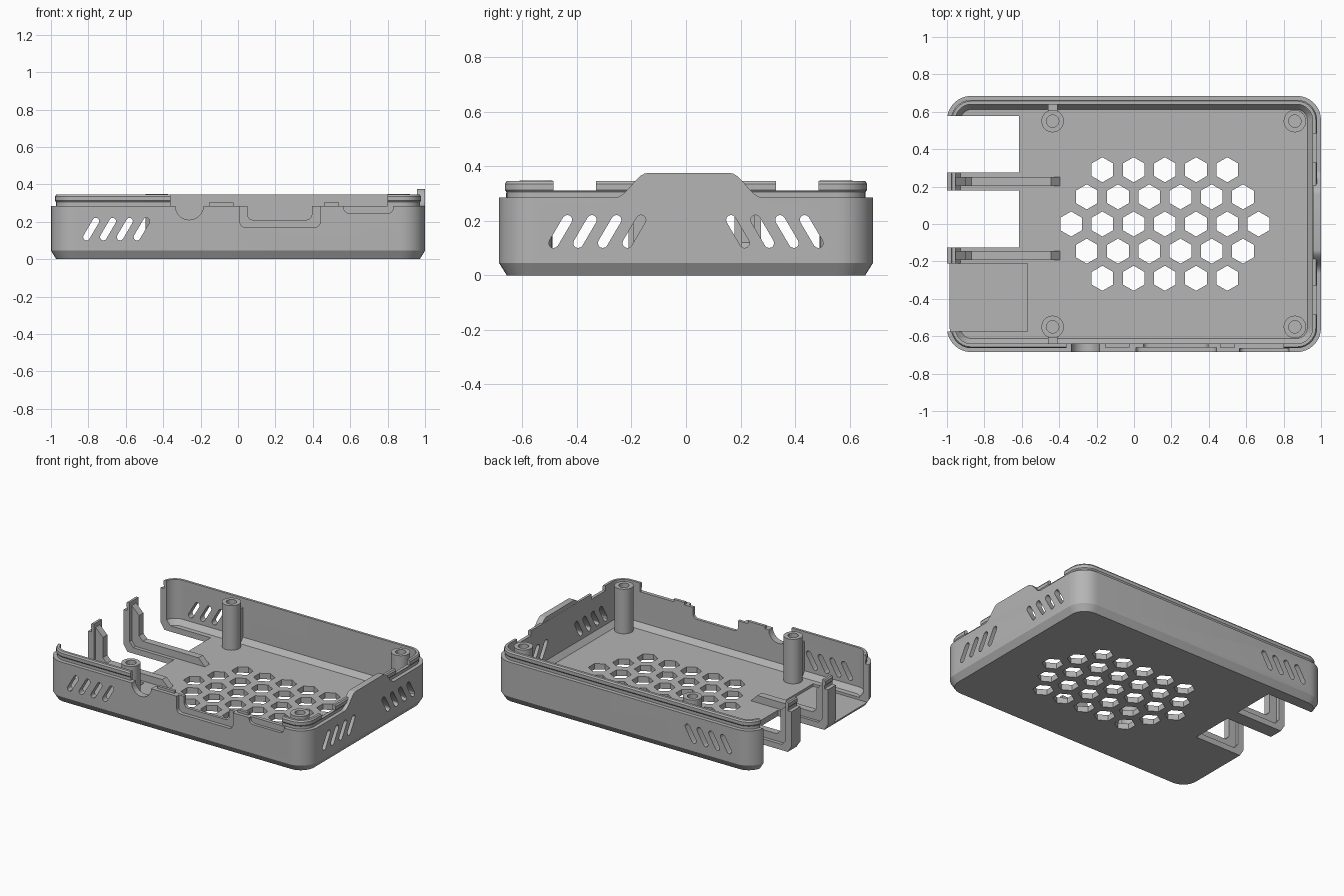
import bpy, bmesh
from math import pi, sin, cos

if "Cube" in bpy.data.objects:
    bpy.data.objects.remove(bpy.data.objects["Cube"], do_unlink=True)

grey = bpy.data.materials.new("matte grey")
grey.use_nodes = True
COLOUR = (0.46, 0.46, 0.46, 1)
grey.diffuse_color = COLOUR
grey.node_tree.nodes["Principled BSDF"].inputs["Base Color"].default_value = COLOUR

HX, HY, CORNER = 1.0, 0.685, 0.13
FLOOR, RIM, LIP = 0.04, 0.285, 0.345


def loft(bm, rings):
    """Skin a stack of point rings and cap both ends."""
    loops = [[bm.verts.new(p) for p in ring] for ring in rings]
    n = len(loops[0])
    for a, b in zip(loops, loops[1:]):
        for i in range(n):
            j = (i + 1) % n
            bm.faces.new((a[i], a[j], b[j], b[i]))
    bm.faces.new(loops[0])
    bm.faces.new(loops[-1])


def prism(bm, outline, axis, a, b):
    """Extrude a 2D outline along an axis from a to b."""
    place = {"x": lambda p, t: (t, *p),
             "y": lambda p, t: (p[0], t, p[1]),
             "z": lambda p, t: (*p, t)}[axis]
    loft(bm, [[place(p, t) for p in outline] for t in (a, b)])


def box(bm, x0, x1, y0, y1, z0, z1):
    prism(bm, [(x0, y0), (x1, y0), (x1, y1), (x0, y1)], "z", z0, z1)


def arc(cx, cy, r, start, end, n):
    return [(cx + r * cos(start + (end - start) * i / n),
             cy + r * sin(start + (end - start) * i / n)) for i in range(n + 1)]


def finish(name, bm):
    bmesh.ops.recalc_face_normals(bm, faces=bm.faces)
    mesh = bpy.data.meshes.new(name)
    bm.to_mesh(mesh)
    bm.free()
    mesh.materials.append(grey)
    ob = bpy.data.objects.new(name, mesh)
    bpy.context.collection.objects.link(ob)
    return ob


def smooth(ob):
    bpy.ops.object.select_all(action="DESELECT")
    ob.select_set(True)
    bpy.context.view_layer.objects.active = ob
    bpy.ops.object.shade_smooth_by_angle(angle=pi / 6)


def tray_ring(inset, z):
    """Rounded rectangle, moved inward from the outer wall."""
    r, pts = CORNER - inset, []
    for k, (sx, sy) in enumerate([(1, 1), (-1, 1), (-1, -1), (1, -1)]):
        pts += arc(sx * (HX - CORNER), sy * (HY - CORNER), r, k * pi / 2, (k + 1) * pi / 2, 8)
    return [(x, y, z) for x, y in pts]


def slot(u, lean):
    """Slanted round-ended vent outline; u is the lower end."""
    r, low, high = 0.018, 0.118, 0.203
    tilt = -0.55 * lean
    return (arc(u + lean * 0.05, high, r, tilt, tilt + pi, 6)
            + arc(u, low, r, tilt + pi, tilt + 2 * pi, 6))


def notch(x0, x1, z, r):
    """Open-topped notch outline with rounded lower corners."""
    return ([(x1, 0.5), (x0, 0.5)] + arc(x0 + r, z + r, r, pi, 1.5 * pi, 5)
            + arc(x1 - r, z + r, r, 1.5 * pi, 2 * pi, 5))


# Tray: chamfered base, wall, beaded lip and inner chamfer
bm = bmesh.new()
profile = [(0.028, 0), (0, 0.045), (0, RIM), (0.027, RIM), (0.027, 0.305), (0.021, 0.313),
           (0.021, 0.335), (0.028, LIP), (0.045, LIP), (0.045, 0.075), (0.073, FLOOR)]
loft(bm, [tray_ring(i, z) for i, z in profile])
tray = finish("tray", bm)

cutters = []


def cutter(name, bm):
    ob = finish(name, bm)
    ob.hide_render = True
    cutters.append(ob)


# Hexagonal floor vents
bm = bmesh.new()
for row in range(-2, 3):
    count = 7 - abs(row)
    for i in range(count):
        x = 0.165 + (i - (count - 1) / 2) * 0.167
        prism(bm, arc(x, row * 0.145, 0.067, pi / 6, pi / 6 + 5 * pi / 3, 5), "z", -0.1, 0.1)
cutter("hex_cutter", bm)

# Slanted wall vents
bm = bmesh.new()
for i in range(4):
    prism(bm, slot(-0.81 + i * 0.09, 1), "y", -0.8, 0.8)
    for side in (-1, 1):
        prism(bm, slot(side * (0.485 - i * 0.09), -side), "x", 0.9, 1.1)
cutter("vent_cutter", bm)

# Lip gaps, port openings and left side openings
bm = bmesh.new()
box(bm, -0.36, 0.8, -0.8, -0.6, RIM, 0.5)
for y in (-0.485, 0.33):
    box(bm, 0.9, 1.1, y, y + 0.155, 0.31, 0.5)
box(bm, -1.1, -0.615, 0.275, 0.578, -0.1, 0.6)
box(bm, -1.1, -0.615, -0.125, 0.178, -0.1, 0.6)
box(bm, -1.1, -0.57, -0.575, -0.21, 0.022, 0.6)
cutter("opening_cutter", bm)

bm = bmesh.new()
prism(bm, notch(-0.335, -0.185, 0.21, 0.075), "y", -0.8, -0.6)
prism(bm, notch(0.05, 0.395, 0.21, 0.03), "y", -0.8, -0.6)
cutter("port_cutter", bm)

bm = bmesh.new()
prism(bm, notch(0.01, 0.44, 0.17, 0.03), "y", -0.8, -0.66)
prism(bm, notch(0.565, 0.83, 0.245, 0.03), "y", -0.8, -0.665)
cutter("recess_cutter", bm)

bpy.context.view_layer.objects.active = tray
for c in cutters:
    mod = tray.modifiers.new(c.name, "BOOLEAN")
    mod.operation, mod.solver, mod.object = "DIFFERENCE", "EXACT", c
    bpy.ops.object.modifier_apply(modifier=mod.name)
    bpy.data.objects.remove(c, do_unlink=True)
smooth(tray)

# Raised tab on the right wall, with eased shoulders
bm = bmesh.new()
rise = [(0.27 - 0.12 * t / 10, RIM + 0.09 * (0.5 - 0.5 * cos(pi * t / 10))) for t in range(11)]
outline = [(0.01 + y, z) for y, z in rise] + [(0.01 - y, z) for y, z in reversed(rise)]
prism(bm, outline, "x", 0.956, HX)
smooth(finish("right_tab", bm))

# Small bumps on the front rim
for n, (x0, x1) in enumerate([(-0.155, -0.025), (0.46, 0.54)]):
    bm = bmesh.new()
    box(bm, x0, x1, -0.66, -0.64, 0.27, 0.302)
    finish(f"rim_bump_{n + 1}", bm)

# Screw posts, the left pair tied to the wall by webs
for label, x in (("left", -0.435), ("right", 0.86)):
    for end, s in (("front", -1), ("back", 1)):
        bm = bmesh.new()
        loft(bm, [[(*p, z) for p in arc(x, s * 0.55, r, 0, 2 * pi * 31 / 32, 31)]
                  for r, z in ((0.06, 0.03), (0.06, 0.348), (0.033, 0.348), (0.033, 0.12))])
        smooth(finish(f"{end}_post_at_{label}", bm))
        if x < 0:
            bm = bmesh.new()
            y0, y1 = sorted((s * 0.6, s * 0.645))
            box(bm, x - 0.025, x + 0.025, y0, y1, 0.03, 0.28)
            finish(f"{end}_post_web", bm)

# Bracing fins behind the two left pillars
fin = [(-0.96, 0.03), (-0.395, 0.03), (-0.395, FLOOR), (-0.445, 0.09), (-0.87, 0.09),
       (-0.9, 0.12), (-0.9, 0.26), (-0.96, 0.32)]
for label, y in (("front", -0.168), ("back", 0.227)):
    bm = bmesh.new()
    prism(bm, fin, "y", y - 0.024, y + 0.024)
    finish(f"{label}_fin", bm)
